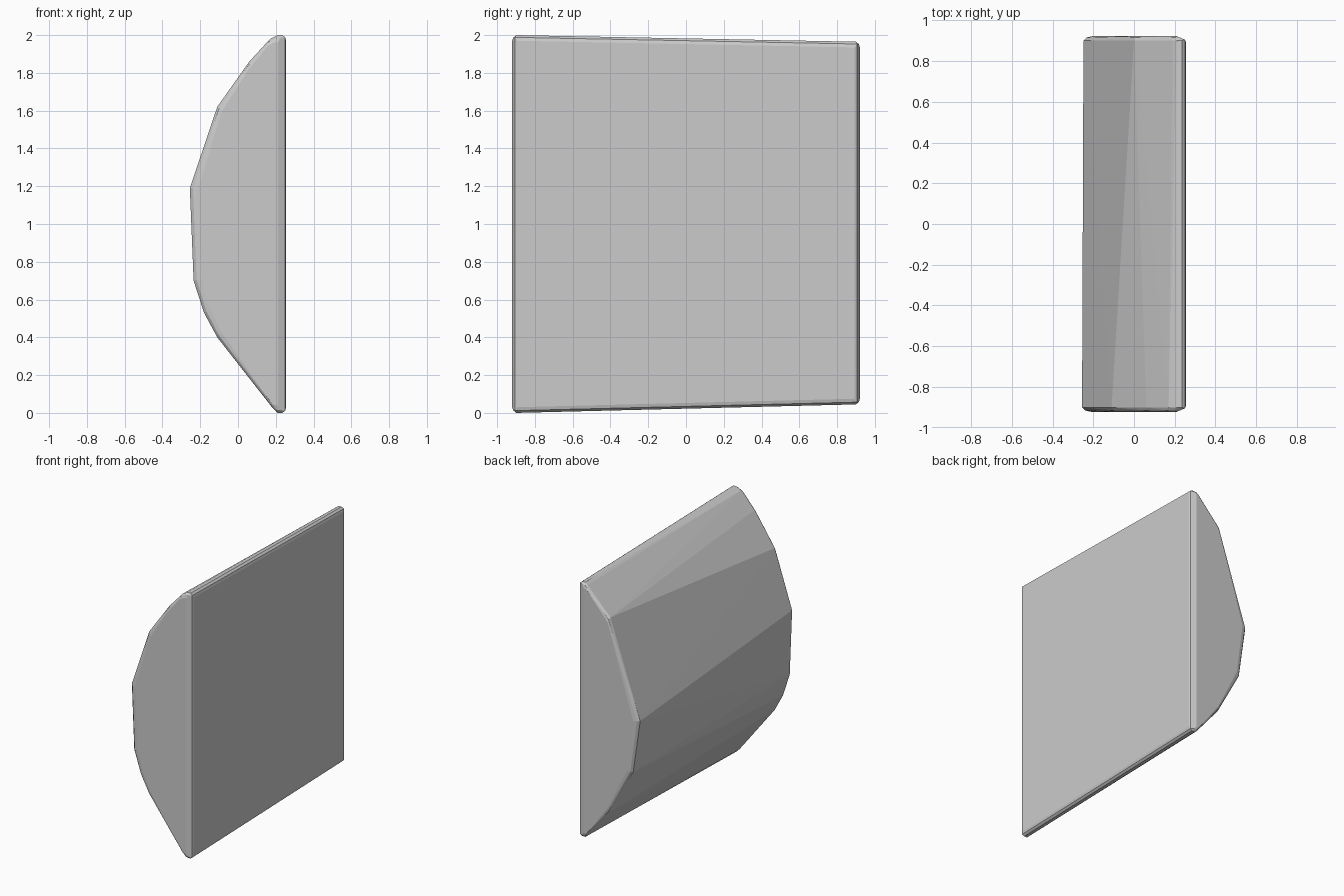
import bpy, bmesh, math

if "Cube" in bpy.data.objects:
    bpy.data.objects.remove(bpy.data.objects["Cube"])

# Curved-side outlines (x, z) of the two ends
FRONT = [(0.21, 2.0), (0.17, 1.98), (0.06, 1.86), (-0.11, 1.62), (-0.255, 1.19),
         (-0.235, 0.70), (-0.18, 0.53), (-0.11, 0.40), (0.18, 0.03), (0.21, 0.0)]
BACK = [(0.21, 1.965), (0.19, 1.95), (0.0, 1.755), (-0.248, 1.04),
        (-0.19, 0.64), (0.0, 0.29), (0.19, 0.06), (0.21, 0.045)]


def end_points(outline, side):
    """Full rim just inside the end, plus an inset rim on the end face."""
    top, low = outline[0][1], outline[-1][1]
    mid = (top + low) / 2
    pts = [(x, side * 0.9, z) for x, z in outline]
    # flat side: rounded rim up to x = 0.255
    for z, s in ((top, 1), (low, -1)):
        pts += [(0.235, side * 0.9, z),
                (0.25, side * 0.905, z - s * 0.012),
                (0.255, side * 0.893, z - s * 0.03)]
    # slightly smaller end face
    for x, z in outline + [(0.23, top), (0.23, low)]:
        pts.append((0.08 + (x - 0.08) * 0.87, side * 0.922, mid + (z - mid) * 0.962))
        pts.append((0.08 + (x - 0.08) * 0.95, side * 0.916, mid + (z - mid) * 0.985))
    return pts


# Solid body: tapered slab with one flat and one faceted, bulging side
bm = bmesh.new()
for p in end_points(FRONT, -1) + end_points(BACK, 1):
    bm.verts.new(p)
res = bmesh.ops.convex_hull(bm, input=bm.verts[:])
loose = [v for v in bm.verts if not v.link_faces]
bmesh.ops.delete(bm, geom=loose, context='VERTS')
bmesh.ops.dissolve_limit(bm, angle_limit=math.radians(0.5),
                         verts=bm.verts[:], edges=bm.edges[:])
bmesh.ops.recalc_face_normals(bm, faces=bm.faces[:])
mesh = bpy.data.meshes.new("faceted_slab")
bm.to_mesh(mesh)
bm.free()
obj = bpy.data.objects.new("faceted_slab", mesh)
bpy.context.collection.objects.link(obj)
